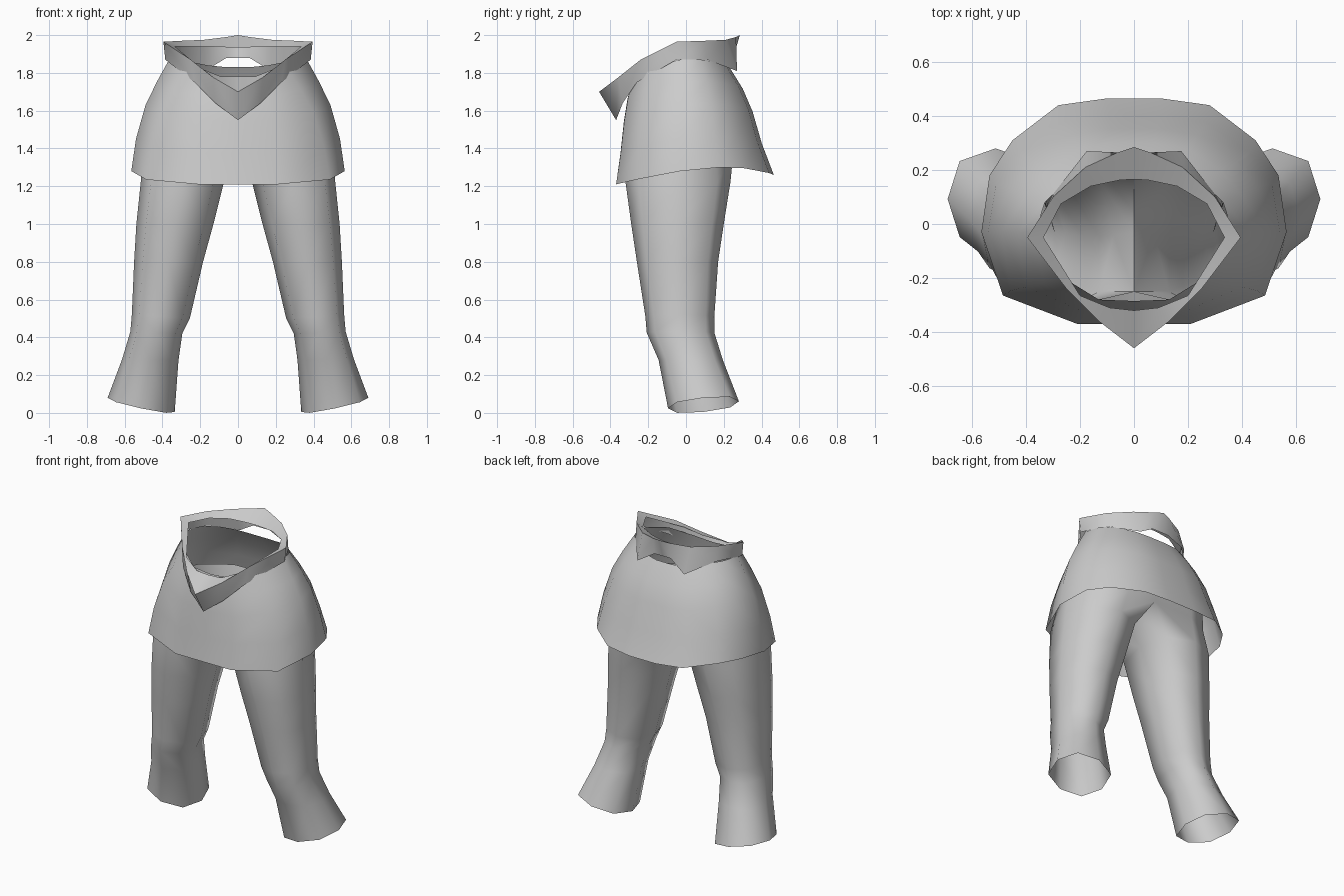
import bpy, bmesh, math

grey = bpy.data.materials.new("cloth grey")
grey.diffuse_color = (0.6, 0.6, 0.6, 1)


def loft(name, rings, closed=False, angle=60, extra=()):
    """Skin rings listed bottom to top (counterclockwise), mirrored across x."""
    bm = bmesh.new()
    rows = [[bm.verts.new(p) for p in ring] for ring in rings]
    n = len(rings[0])
    for a, b in zip(rows, rows[1:]):
        for i in range(n if closed else n - 1):
            j = (i + 1) % n
            bm.faces.new((a[i], a[j], b[j], b[i]))
    # optional open strip continuing from chosen vertices of the last ring
    if extra:
        order, pts = extra
        base = [rows[-1][i] for i in order]
        top = [bm.verts.new(p) for p in pts]
        for i in range(len(top) - 1):
            bm.faces.new((base[i], base[i + 1], top[i + 1], top[i]))
    me = bpy.data.meshes.new(name)
    bm.to_mesh(me)
    bm.free()
    ob = bpy.data.objects.new(name, me)
    bpy.context.collection.objects.link(ob)
    me.materials.append(grey)
    mod = ob.modifiers.new("mirror", 'MIRROR')
    mod.use_clip = True
    mod.merge_threshold = 0.002
    bpy.context.view_layer.objects.active = ob
    ob.select_set(True)
    bpy.ops.object.modifier_apply(modifier=mod.name)
    bpy.ops.object.shade_smooth_by_angle(angle=math.radians(angle))
    ob.select_set(False)
    return ob


# Skirt: flared hem curving in to the waist, front centre round to back centre
hem = [(0, -.37, 1.21), (.21, -.37, 1.21), (.485, -.265, 1.235), (.565, -.03, 1.28),
       (.535, .18, 1.30), (.45, .31, 1.295), (.28, .44, 1.27), (.1, .465, 1.26), (0, .465, 1.26)]
waist = [(0, -.285, 1.77), (.13, -.28, 1.78), (.26, -.2, 1.83), (.365, -.03, 1.87),
         (.33, .08, 1.87), (.26, .15, 1.86), (.16, .21, 1.84), (.06, .23, 1.83), (0, .23, 1.83)]
steps = [(0, 0, 0), (.125, .27, .29), (.375, .48, .59), (.675, .7, .8), (1, 1, 1)]
skirt = [[tuple(h[k] + (w[k] - h[k]) * f[k] for k in range(3)) for h, w in zip(hem, waist)]
         for f in steps]
loft("skirt", skirt)

# Trouser legs: (x inner, x outer, y front, y back, z inner, z outer, y tilt)
sections = [
    (.335, .69, -.095, .28, .005, .08, .10),
    (.315, .615, -.145, .195, .28, .28, 0),
    (.295, .57, -.208, .15, .42, .43, 0),
    (.255, .562, -.215, .15, .50, .52, 0),
    (.185, .55, -.26, .17, .80, .80, 0),
    (.13, .538, -.29, .20, 1.0, 1.0, 0),
    (.075, .515, -.32, .235, 1.22, 1.22, 0),
]
legs = []
for xi, xo, yf, yb, zi, zo, tilt in sections:
    ring = []
    for k in range(8):
        c, s = math.cos(k * math.pi / 4), math.sin(k * math.pi / 4)
        if k % 2:
            c, s = c * 1.06, s * 1.06
        ring.append(((xi + xo) / 2 + c * (xo - xi) / 2, (yf + yb) / 2 + s * (yb - yf) / 2,
                     (zi + zo) / 2 + c * (zo - zi) / 2 + s * tilt * (yb - yf) / 2))
    legs.append(ring)
# crotch ring meets the centre line, then an open hip strip rises under the skirt
legs.append([(.505, -.03, 1.37), (.42, .16, 1.37), (.25, .25, 1.37), (0, .2, 1.41),
             (0, -.03, 1.34), (0, -.25, 1.38), (.25, -.31, 1.37), (.43, -.23, 1.37)])
hips = ((5, 6, 7, 0, 1, 2, 3),
        [(0, -.30, 1.56), (.2, -.295, 1.56), (.39, -.21, 1.56), (.475, -.03, 1.56),
         (.41, .16, 1.56), (.23, .28, 1.56), (0, .29, 1.56)])
loft("trousers", legs, closed=True, extra=hips)

# Waistband: folded collar with a pointed front and three points at the back
lower = [(0, -.37, 1.55), (.12, -.335, 1.64), (.23, -.26, 1.75), (.385, -.05, 1.87),
         (.30, .11, 1.87), (.175, .27, 1.81), (.06, .25, 1.88), (0, .25, 1.88)]
fold = [(0, -.46, 1.70), (.13, -.36, 1.775), (.25, -.24, 1.87), (.395, -.05, 1.965),
        (.30, .10, 1.97), (.18, .21, 1.975), (.06, .265, 1.99), (0, .285, 2.0)]
inner = [(0, -.32, 1.78), (.09, -.31, 1.78), (.20, -.265, 1.825), (.335, -.05, 1.94),
         (.27, .075, 1.94), (.16, .14, 1.94), (.05, .163, 1.935), (0, .165, 1.935)]
loft("waistband", [lower, fold, inner], angle=75)
